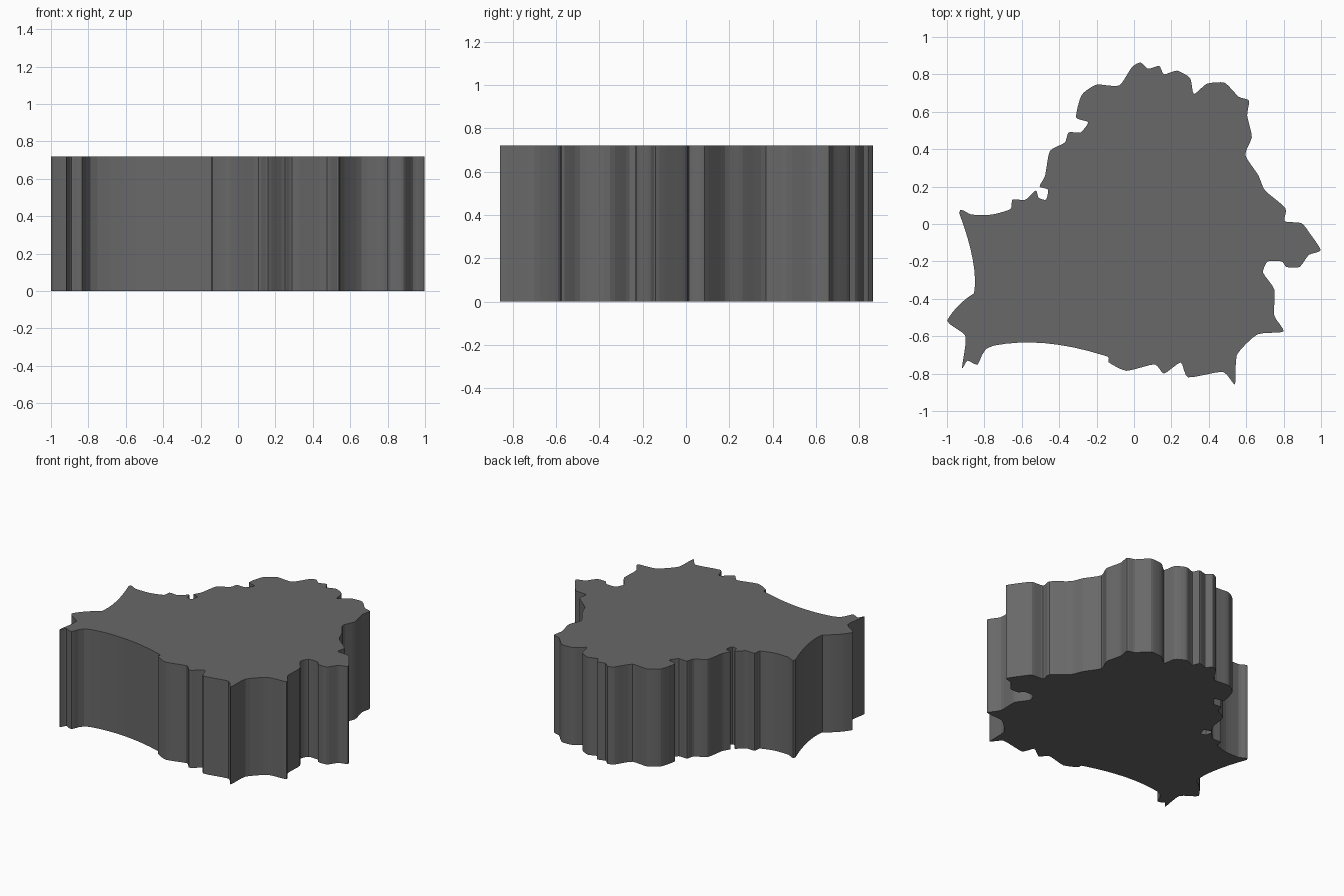
import bpy, bmesh
from mathutils import Vector

if "Cube" in bpy.data.objects:
    bpy.data.objects.remove(bpy.data.objects["Cube"])

HEIGHT = 0.72

# Jagged outline seen from above, clockwise from the upper left corner
OUTLINE = [
    (-.935, .06), (-.87, .05), (-.76, .05), (-.66, .08), (-.65, .13), (-.58, .13),
    (-.525, .18), (-.51, .14), (-.47, .13), (-.46, .185), (-.505, .2), (-.475, .26),
    (-.45, .39), (-.37, .435), (-.35, .49), (-.285, .49), (-.245, .545), (-.31, .57),
    (-.28, .69), (-.2, .745), (-.08, .74), (-.01, .84), (.035, .863), (.075, .83),
    (.135, .845), (.16, .8), (.23, .82), (.3, .78), (.32, .695), (.39, .75),
    (.485, .755), (.56, .68), (.615, .66), (.605, .58), (.63, .465), (.595, .37),
    (.665, .26), (.7, .18), (.81, .085), (.805, .015), (.895, .005), (.94, -.05),
    (.998, -.14), (.935, -.165), (.885, -.23), (.815, -.23), (.79, -.2),
    (.715, -.2), (.69, -.26), (.75, -.35), (.75, -.49), (.8, -.575), (.66, -.59),
    (.55, -.7), (.54, -.858), (.475, -.79), (.29, -.82), (.25, -.74), (.16, -.8),
    (.11, -.75), (-.04, -.785), (-.135, -.74), (-.17, -.7), (-.75, -.65),
    (-.835, -.75), (-.89, -.73), (-.92, -.77), (-.9, -.6), (-.999, -.515), (-.855, -.37),
]
# Control points of the long sweeping edges, keyed by their first corner
CURVED = {62: (-.49, -.60), 68: (-.95, -.43), 69: (-.83, -.22)}


def sweep(a, control, b, steps=8):
    """Points from a up to, not including, b on a quadratic curve."""
    ts = [i / steps for i in range(steps)]
    return [a * (1 - t) ** 2 + control * (2 * t * (1 - t)) + b * t * t for t in ts]


def soft(p, a, b, n, steps=4, tension=0.3):
    """Points from a up to, not including, b on a softened edge."""
    ma, mb = a + (b - p) * tension / 3, b - (n - a) * tension / 3
    ts = [i / steps for i in range(steps)]
    return [a * (1 - t) ** 3 + ma * (3 * t * (1 - t) ** 2)
            + mb * (3 * t * t * (1 - t)) + b * t ** 3 for t in ts]


corners = [Vector(p) for p in OUTLINE]
count = len(corners)
points = []
for i, a in enumerate(corners):
    b = corners[(i + 1) % count]
    if i in CURVED:
        points += sweep(a, Vector(CURVED[i]), b)
    else:
        points += soft(corners[i - 1], a, b, corners[(i + 2) % count])

# Extruded slab
bm = bmesh.new()
base = bm.faces.new([bm.verts.new((x, y, 0)) for x, y in points])
top = bmesh.ops.extrude_face_region(bm, geom=[base], use_keep_orig=True)["geom"]
bmesh.ops.translate(bm, vec=(0, 0, HEIGHT),
                    verts=[g for g in top if isinstance(g, bmesh.types.BMVert)])
bmesh.ops.recalc_face_normals(bm, faces=bm.faces)
mesh = bpy.data.meshes.new("outline_slab")
bm.to_mesh(mesh)
bm.free()
slab = bpy.data.objects.new("outline_slab", mesh)
bpy.context.collection.objects.link(slab)

# Dark grey finish
dark = bpy.data.materials.new("dark_grey")
dark.diffuse_color = (0.14, 0.14, 0.14, 1)
dark.use_nodes = True
dark.node_tree.nodes["Principled BSDF"].inputs["Base Color"].default_value = dark.diffuse_color
mesh.materials.append(dark)
